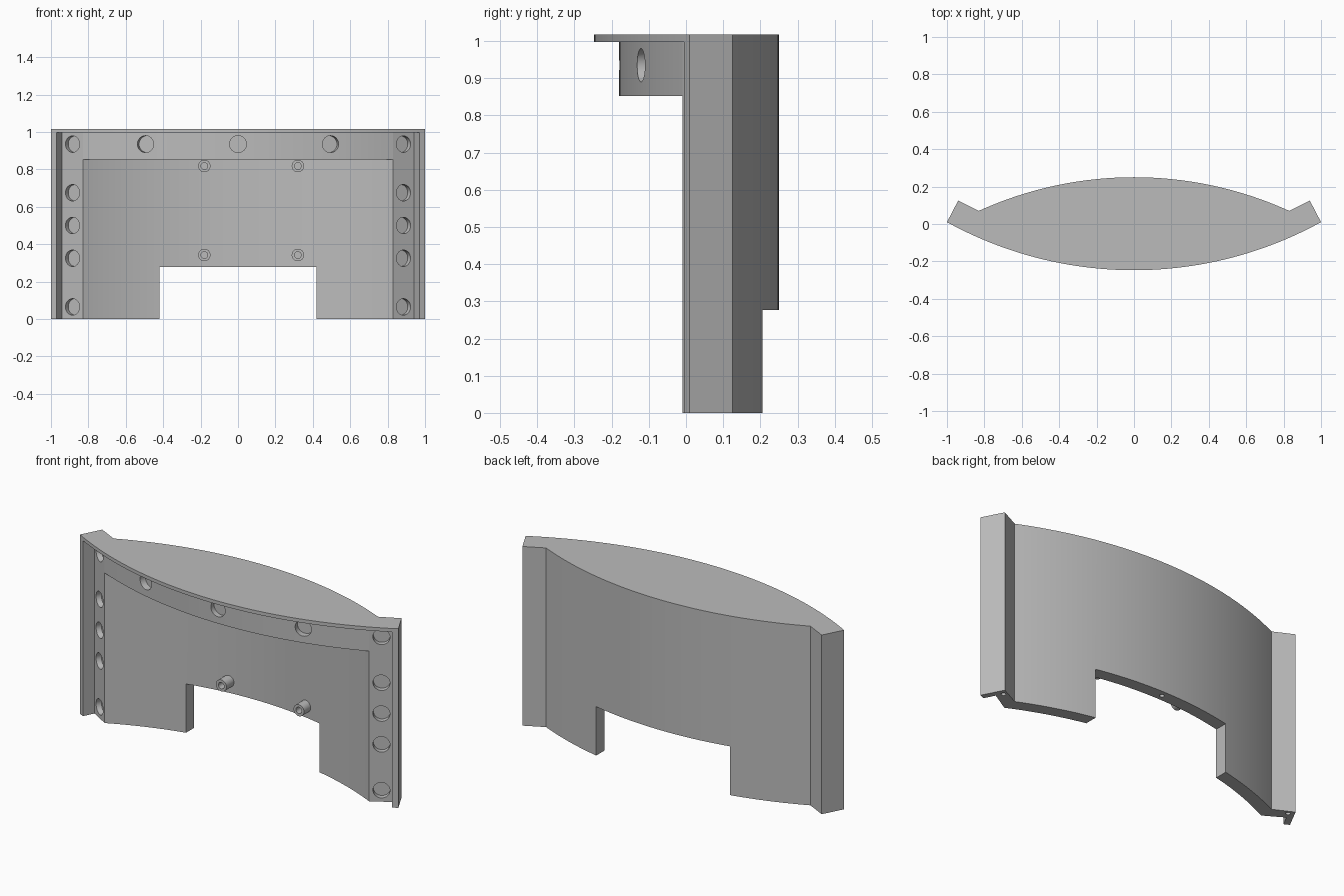
import bpy, bmesh, math
from mathutils import Vector, Matrix

cube = bpy.data.objects.get("Cube")
if cube:
    bpy.data.objects.remove(cube)

grey = bpy.data.materials.new("plain grey")
grey.use_nodes = True
colour = (0.5, 0.5, 0.5, 1)
grey.diffuse_color = colour
grey.node_tree.nodes["Principled BSDF"].inputs["Base Color"].default_value = colour

PLATE_Z, TOP = 0.997, 1.017


def arc(half, y_end, y_mid, n=48):
    """Circular arc from x = -half to x = +half, through y_mid at the centre."""
    sag = y_mid - y_end
    r = (half * half + sag * sag) / (2 * abs(sag))
    s = math.copysign(1, sag)
    a = math.asin(half / r)
    angles = [-a + 2 * a * i / n for i in range(n + 1)]
    return [(r * math.sin(t), y_mid - s * r * (1 - math.cos(t))) for t in angles]


def finish(bm, name):
    bmesh.ops.recalc_face_normals(bm, faces=bm.faces)
    mesh = bpy.data.meshes.new(name)
    bm.to_mesh(mesh)
    bm.free()
    mesh.materials.append(grey)
    ob = bpy.data.objects.new(name, mesh)
    bpy.context.collection.objects.link(ob)
    return ob


def extrude(name, outline, z0, z1):
    bm = bmesh.new()
    face = bm.faces.new([bm.verts.new((x, y, z0)) for x, y in outline])
    new = bmesh.ops.extrude_face_region(bm, geom=[face])["geom"]
    verts = [v for v in new if isinstance(v, bmesh.types.BMVert)]
    bmesh.ops.translate(bm, verts=verts, vec=(0, 0, z1 - z0))
    return finish(bm, name)


def add_cylinder(bm, centre, axis, radius, length):
    """Cylinder centred on a point, along an axis."""
    rot = Vector(axis).to_track_quat('Z', 'Y').to_matrix().to_4x4()
    bmesh.ops.create_cone(bm, cap_ends=True, segments=32, radius1=radius, radius2=radius,
                          depth=length, matrix=Matrix.Translation(centre) @ rot)


def select(ob):
    bpy.ops.object.select_all(action='DESELECT')
    ob.select_set(True)
    bpy.context.view_layer.objects.active = ob


def cut(ob, bm):
    cutter = finish(bm, "cutter")
    cutter.hide_render = True
    mod = ob.modifiers.new("cut", 'BOOLEAN')
    mod.operation, mod.solver, mod.object = 'DIFFERENCE', 'EXACT', cutter
    select(ob)
    bpy.ops.object.modifier_apply(modifier=mod.name)
    bpy.data.objects.remove(cutter)


def smooth(ob):
    select(ob)
    bpy.ops.object.shade_smooth_by_angle(angle=math.radians(20))


# Shared outlines: rear arc of the wall and the angled ear at each end
back = arc(0.83, 0.07, 0.25)
ear = [(0.94, 0.125), (1.0, 0.01)]
lip = [(0.97, -0.005), (0.94, 0.055)]


def mirrored(points):
    return [(-x, y) for x, y in reversed(points)]


# Curved wall with side flanges and lips
front = arc(0.83, -0.01, 0.18)
side = ear + lip
wall = extrude("curved_wall", back + side + front[::-1] + mirrored(side), 0, PLATE_Z)

# Opening at the foot of the wall
bm = bmesh.new()
bmesh.ops.create_cube(bm, size=1, matrix=Matrix.Translation((0, 0.1, 0.077))
                      @ Matrix.Diagonal((0.84, 0.8, 0.4, 1)))
cut(wall, bm)

# Blind holes down the flanges, and small pin holes in the bottom edges
bm = bmesh.new()
for s in (-1, 1):
    for z in (0.065, 0.325, 0.5, 0.675, 0.935):
        add_cylinder(bm, (s * 0.885, 0.0225, z), (s * 0.51, -0.86, 0), 0.044, 0.06)
    add_cylinder(bm, (s * 0.92, 0.09, 0), (0, 0, 1), 0.012, 0.08)
add_cylinder(bm, (0, 0.215, 0.277), (0, 0, 1), 0.012, 0.08)
cut(wall, bm)
smooth(wall)

# Top rim bowing forward, with three blind holes
rim_front = arc(0.83, -0.01, -0.18)
rim_back = [(x, y + 0.07) for x, y in rim_front]
rim = extrude("top_rim", rim_front + rim_back[::-1], 0.852, PLATE_Z)
bm = bmesh.new()
for x, y, lean in ((-0.493, -0.115, -0.26), (0, -0.18, 0), (0.493, -0.115, 0.26)):
    add_cylinder(bm, (x, y, 0.935), (lean, -1, 0), 0.045, 0.06)
cut(rim, bm)
smooth(rim)

# Lens-shaped top plate
edge = arc(1.0, 0.01, -0.247)
plate = extrude("top_plate", back + ear[:1] + edge[::-1] + mirrored(ear[:1]), PLATE_Z, TOP)
smooth(plate)

# Hollow mounting pegs on the front of the wall
for x in (-0.18, 0.32):
    for z in (0.342, 0.818):
        bm = bmesh.new()
        y = 0.18 - x * x / 3.8
        add_cylinder(bm, (x, y - 0.02, z), (0, -1, 0), 0.033, 0.09)
        peg = finish(bm, "mounting_peg")
        bm = bmesh.new()
        add_cylinder(bm, (x, y - 0.06, z), (0, -1, 0), 0.018, 0.09)
        cut(peg, bm)
        smooth(peg)
